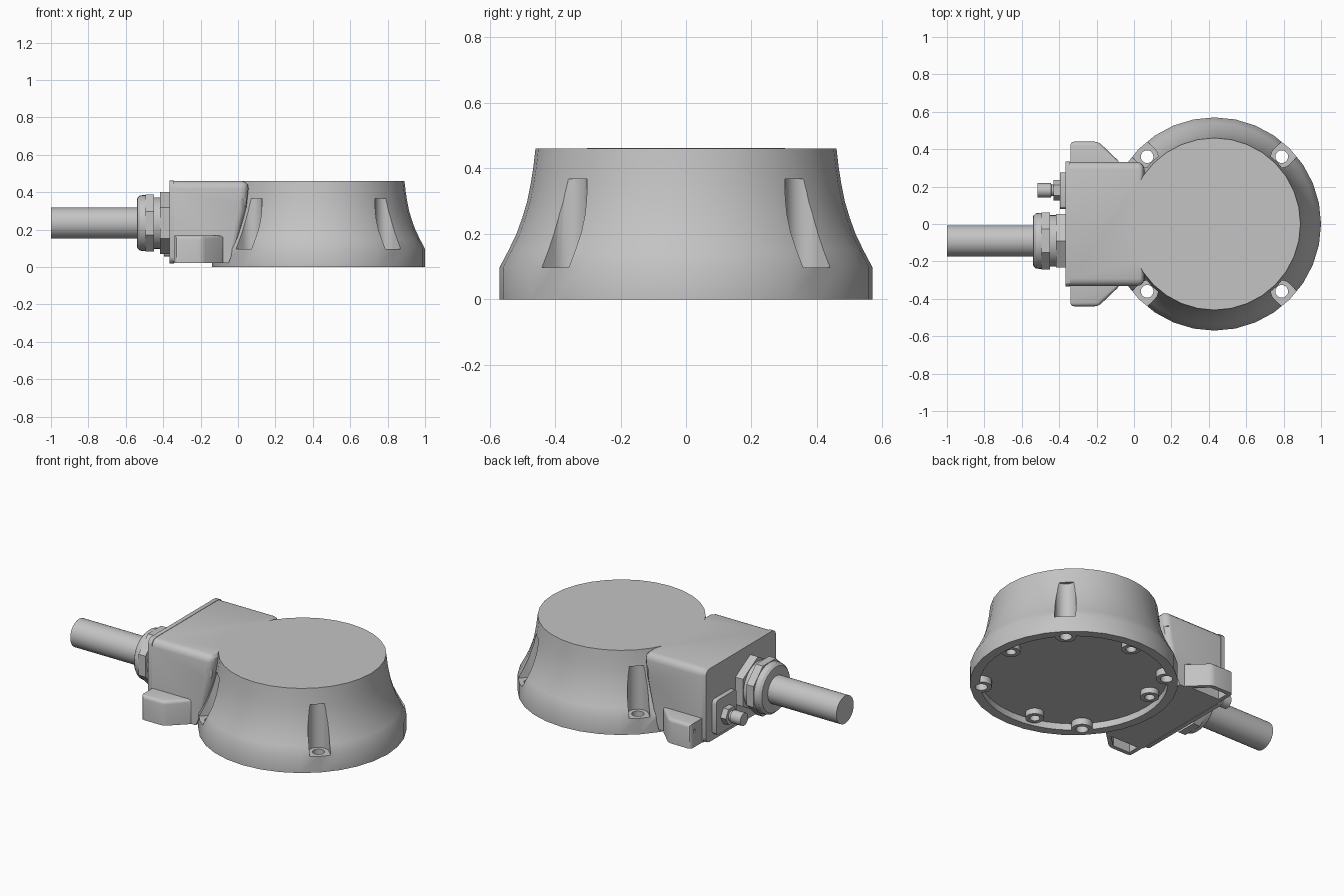
import bpy, bmesh, math
from mathutils import Vector, Matrix

old = bpy.data.objects.get("Cube")
if old:
    bpy.data.objects.remove(old, do_unlink=True)

grey = bpy.data.materials.new("housing grey")
grey.use_nodes = True
COLOUR = (0.55, 0.55, 0.55, 1)
grey.diffuse_color = COLOUR
grey.node_tree.nodes["Principled BSDF"].inputs["Base Color"].default_value = COLOUR

CX = 0.43            # centre of the round body
BOLT_R = 0.509       # mounting hole circle
GLAND = (-0.09, 0.235)
PORT = (0.18, 0.15)


def finish(name, bm):
    bmesh.ops.recalc_face_normals(bm, faces=bm.faces)
    mesh = bpy.data.meshes.new(name)
    bm.to_mesh(mesh)
    bm.free()
    mesh.materials.append(grey)
    ob = bpy.data.objects.new(name, mesh)
    bpy.context.collection.objects.link(ob)
    return ob


def activate(ob):
    bpy.ops.object.select_all(action='DESELECT')
    ob.select_set(True)
    bpy.context.view_layer.objects.active = ob


def smooth(ob, angle=30):
    activate(ob)
    bpy.ops.object.shade_smooth_by_angle(angle=math.radians(angle))


def lathe(name, profile, sides, centre, axis='Z', turn=0.0):
    """Turn (radius, height) points about an axis, with capped ends."""
    bm = bmesh.new()
    rings = []
    for r, h in profile:
        ring = []
        for i in range(sides):
            a = turn + math.tau * i / sides
            u, v = r * math.cos(a), r * math.sin(a)
            p = (centre[0] + u, centre[1] + v, h) if axis == 'Z' else (h, centre[0] + u, centre[1] + v)
            ring.append(bm.verts.new(p))
        rings.append(ring)
    for a, b in zip(rings, rings[1:]):
        for i in range(sides):
            j = (i + 1) % sides
            bm.faces.new((a[i], a[j], b[j], b[i]))
    bm.faces.new(rings[0])
    bm.faces.new(rings[-1])
    return finish(name, bm)


def rod(name, r, lo, hi, sides, centre, axis='Z', turn=0.0):
    return lathe(name, [(r, lo), (r, hi)], sides, centre, axis, turn)


def prism(name, pts, axis, lo, hi, bevel=0.0, rule=lambda a, b: True):
    """Extrude a flat outline along an axis, rounding the edges the rule picks."""
    place = {'X': lambda a, b, t: (t, a, b), 'Y': lambda a, b, t: (a, t, b),
             'Z': lambda a, b, t: (a, b, t)}[axis]
    bm = bmesh.new()
    face = bm.faces.new([bm.verts.new(place(a, b, lo)) for a, b in pts])
    new = bmesh.ops.extrude_face_region(bm, geom=[face])["geom"]
    shift = Vector(place(0, 0, hi - lo))
    bmesh.ops.translate(bm, vec=shift, verts=[g for g in new if isinstance(g, bmesh.types.BMVert)])
    bmesh.ops.recalc_face_normals(bm, faces=bm.faces)
    if bevel:
        edges = [e for e in bm.edges if rule(e.verts[0].co, e.verts[1].co)
                 and e.calc_face_angle(0) > math.radians(25)]
        bmesh.ops.bevel(bm, geom=edges, offset=bevel, segments=3, profile=0.5, affect='EDGES')
    return finish(name, bm)


def combine(target, tool, op='DIFFERENCE'):
    mod = target.modifiers.new("cut", 'BOOLEAN')
    mod.operation, mod.solver, mod.object = op, 'EXACT', tool
    activate(target)
    bpy.ops.object.modifier_apply(modifier=mod.name)
    bpy.data.objects.remove(tool, do_unlink=True)


def rectangle(a0, a1, b0, b1):
    return [(a0, b0), (a1, b0), (a1, b1), (a0, b1)]


# Round flared body
housing = lathe("housing", [(0.57, 0), (0.57, 0.097), (0.542, 0.15), (0.518, 0.2), (0.5, 0.25),
                            (0.485, 0.3), (0.475, 0.35), (0.467, 0.4), (0.46, 0.46)], 32, (CX, 0))

# Terminal box growing out of the body
box = prism("terminal_box", [(-0.345, 0.022), (-0.05, 0.022), (0.0, 0.15), (0.045, 0.32),
                             (0.06, 0.46), (-0.345, 0.46)], 'Y', -0.332, 0.332, 0.04,
            lambda a, b: max(a.x, b.x) > -0.3 and min(a.z, b.z) > 0.1)
combine(housing, box, 'UNION')

# Underside recess with its screw bosses
combine(housing, rod("recess", 0.515, -0.05, 0.04, 48, (CX, 0)))
corners = [(CX + BOLT_R * math.cos(math.radians(a)), BOLT_R * math.sin(math.radians(a)))
           for a in (45, 135, 225, 315)]
screws = [(CX + 0.475, 0.03), (CX - 0.01, 0.475), (CX - 0.425, 0.14), (CX - 0.09, -0.44)]
for p in corners:
    combine(housing, rod("boss", 0.058, 0, 0.07, 20, p), 'UNION')
for p in screws:
    combine(housing, rod("boss", 0.052, 0.006, 0.07, 20, p), 'UNION')
    combine(housing, rod("hole", 0.028, -0.05, 0.05, 16, p))

# Mounting slots and through holes
for (x, y), a in zip(corners, (45, 135, 225, 315)):
    w = 0.058
    pts = [(w * math.cos(t), w * math.sin(t))
           for t in (math.pi / 2 + math.pi * i / 10 for i in range(11))]
    slot = prism("slot", pts + [(0.2, -w), (0.2, w)], 'Z', 0.097, 0.367)
    slot.data.transform(Matrix.Translation((x, y, 0)) @ Matrix.Rotation(math.radians(a), 4, 'Z'))
    combine(housing, slot)
    combine(housing, rod("hole", 0.034, -0.05, 0.2, 20, (x, y)))
smooth(housing)

# Cable-side cover plate
cover = prism("cover_plate", rectangle(-0.335, 0.335, 0.02, 0.462), 'X', -0.367, -0.341, 0.035,
              lambda a, b: abs(a.x - b.x) > 0.01)
smooth(cover)

# Side ears, hollow underneath
for side, s in (("left", 1), ("right", -1)):
    outline = [(-0.34, s * 0.3), (-0.34, s * 0.44), (-0.19, s * 0.44), (-0.075, s * 0.33), (-0.075, s * 0.3)]
    ear = prism(side + "_ear", outline, 'Z', 0.022, 0.168, 0.02,
                lambda a, b: min(abs(a.y), abs(b.y)) > 0.32 and max(a.z, b.z) > 0.1)
    inner = [(-0.315, s * 0.345), (-0.315, s * 0.415), (-0.2, s * 0.415), (-0.125, s * 0.345)]
    combine(ear, prism("pocket", inner, 'Z', -0.05, 0.12))
    combine(ear, rod("hole", 0.01, -0.4, -0.3, 10, (s * 0.405, 0.12), 'X'))
    smooth(ear)

# Cable gland: hex base, neck, clamp nut with rounded cap
smooth(rod("gland_base", 0.165, -0.418, -0.36, 6, GLAND, 'X', math.pi / 6))
smooth(rod("gland_neck", 0.138, -0.46, -0.41, 32, GLAND, 'X'))
smooth(lathe("gland_collar", [(0.145, -0.45), (0.15, -0.465), (0.15, -0.505), (0.147, -0.525),
                              (0.135, -0.538), (0.12, -0.541)], 32, GLAND, 'X'))
smooth(rod("gland_nut", 0.165, -0.495, -0.448, 8, GLAND, 'X', math.pi / 8))
smooth(rod("cable", 0.083, -1.0, -0.5, 32, GLAND, 'X'))

# Small port: mounting plate, nut and stub
y, z = PORT
smooth(prism("port_plate", rectangle(y - 0.1, y + 0.095, z - 0.095, z + 0.115), 'X', -0.395, -0.36, 0.02,
             lambda a, b: abs(a.x - b.x) > 0.01))
smooth(rod("port_nut", 0.055, -0.43, -0.39, 6, PORT, 'X'))
smooth(lathe("port_stub", [(0.03, -0.44), (0.038, -0.445), (0.038, -0.515)], 20, PORT, 'X'))
smooth(rod("port_neck", 0.03, -0.45, -0.42, 16, PORT, 'X'))
